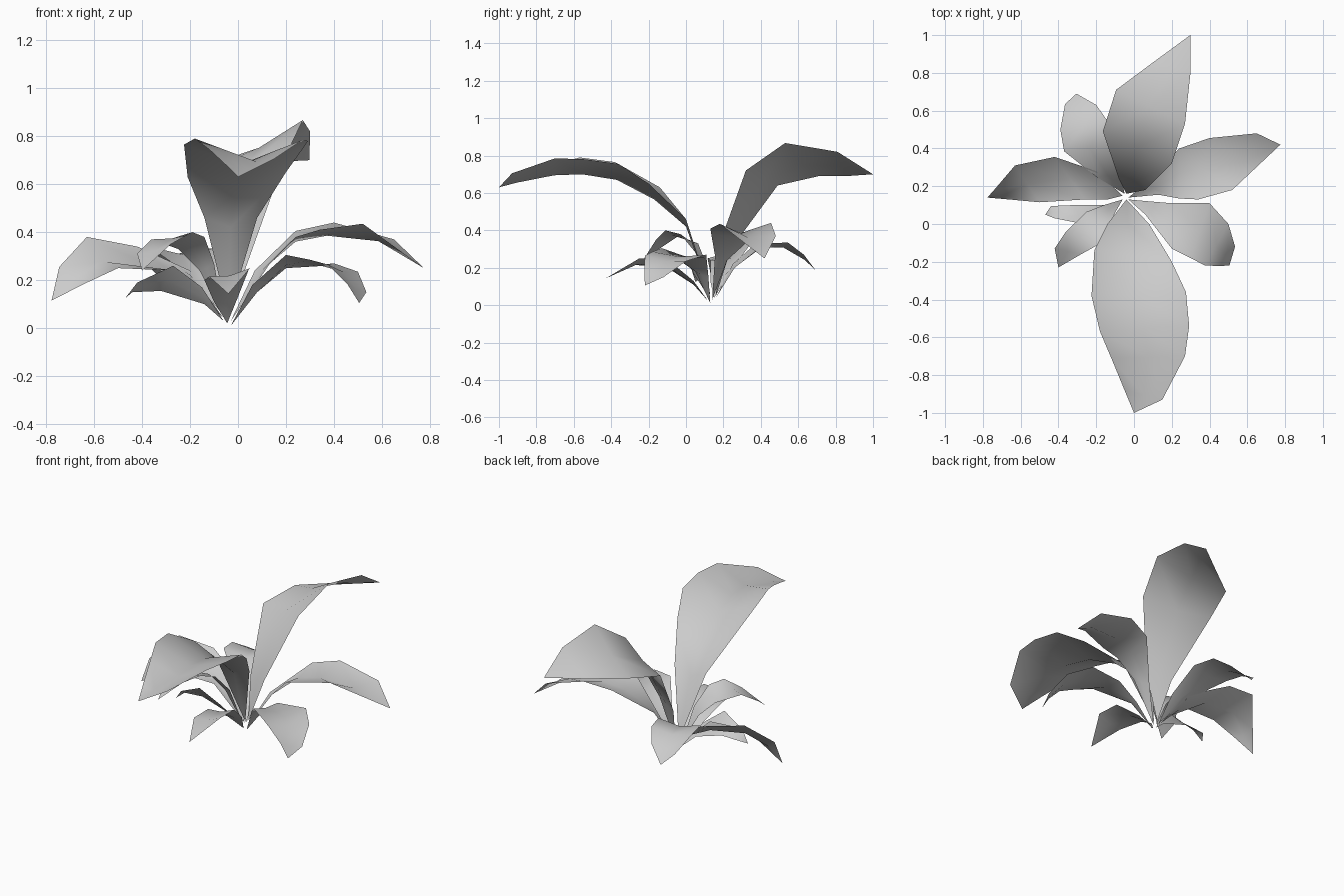
import bpy, bmesh
from mathutils import Vector

grey = bpy.data.materials.new("leaf_grey")
grey.diffuse_color = (0.6, 0.6, 0.6, 1)


def leaf(name, base, left, right, tip, fold):
    """Folded leaf: two rims, a sunken midrib, a pointed base and tip."""
    bm = bmesh.new()
    start = bm.verts.new(base)
    end = bm.verts.new(tip)
    rows = []
    for a, b in zip(left, right):
        a, b = Vector(a), Vector(b)
        mid = (a + b) / 2 - Vector((0, 0, fold * (a - b).length))
        rows.append([bm.verts.new(p) for p in (a, mid, b)])
    for i in (0, 1):
        bm.faces.new((start, rows[0][i + 1], rows[0][i]))
        for r, s in zip(rows, rows[1:]):
            bm.faces.new((r[i], r[i + 1], s[i + 1], s[i]))
        bm.faces.new((rows[-1][i], rows[-1][i + 1], end))
    for f in bm.faces:
        f.smooth = True
    bm.normal_update()
    if sum(f.normal.z * f.calc_area() for f in bm.faces) < 0:
        bmesh.ops.reverse_faces(bm, faces=bm.faces[:])
    me = bpy.data.meshes.new(name)
    bm.to_mesh(me)
    bm.free()
    me.materials.append(grey)
    bpy.context.collection.objects.link(bpy.data.objects.new(name, me))


# Two tall leaves
leaf("front_tall_leaf", (-.04, .13, .06),
     [(-.14, 0, .46), (-.21, -.14, .63), (-.225, -.38, .765), (-.18, -.57, .79),
      (-.12, -.71, .745), (-.05, -.88, .68)],
     [(.08, 0, .46), (.2, -.2, .65), (.275, -.36, .755), (.292, -.54, .78),
      (.27, -.7, .785), (.15, -.93, .705)],
     (0, -1, .63), .18)
leaf("back_tall_leaf", (-.04, .16, .05),
     [(-.08, .24, .3), (-.165, .49, .64), (-.095, .71, .69), (.1, .855, .69)],
     [(.06, .18, .33), (.2, .32, .72), (.27, .53, .867), (.3, .81, .82)],
     (.298, 1, .70), .06)

# Side leaves
leaf("right_back_leaf", (-.03, .14, .03),
     [(.07, .22, .24), (.24, .4, .405), (.4, .455, .44), (.65, .48, .37)],
     [(.13, .155, .265), (.24, .135, .38), (.34, .13, .41), (.52, .18, .435)],
     (.775, .42, .25), .12)
leaf("right_front_leaf", (-.03, .13, .01),
     [(.08, .12, .15), (.2, .11, .25), (.4, .11, .27), (.5, 0, .235), (.535, -.12, .15)],
     [(.06, .05, .18), (.2, -.13, .305), (.3, -.18, .285), (.375, -.22, .265), (.455, -.222, .185)],
     (.505, -.22, .105), .06)
leaf("left_leaf", (-.06, .15, .04),
     [(-.14, .13, .13), (-.26, .13, .24), (-.5, .115, .25), (-.64, .128, .185)],
     [(-.2, .28, .24), (-.42, .355, .34), (-.63, .31, .38), (-.745, .175, .255)],
     (-.777, .14, .115), .14)
leaf("back_left_leaf", (-.05, .16, .04),
     [(-.2, .25, .22), (-.37, .385, .34), (-.39, .5, .33), (-.365, .635, .25)],
     [(-.07, .26, .2), (-.1, .42, .33), (-.14, .545, .335), (-.2, .63, .27)],
     (-.305, .69, .19), .1)
leaf("left_front_leaf", (-.06, .13, .05),
     [(-.16, .1, .24), (-.25, .065, .33), (-.36, -.04, .37), (-.42, -.13, .31)],
     [(-.1, .06, .27), (-.14, -.03, .38), (-.19, -.11, .40), (-.28, -.16, .35)],
     (-.4, -.23, .24), .06)

# Low leaves
leaf("low_left_leaf", (-.06, .13, .03),
     [(-.14, .1, .1), (-.32, .1, .155), (-.44, .095, .15)],
     [(-.15, .04, .17), (-.27, 0, .26), (-.42, .03, .19)],
     (-.47, .05, .125), .05)
leaf("low_front_leaf", (-.045, .12, .02),
     [(-.1, .04, .11), (-.14, -.1, .2), (-.12, -.27, .215)],
     [(0, .04, .13), (.045, -.1, .245), (.05, -.25, .25)],
     (-.04, -.43, .143), .08)
